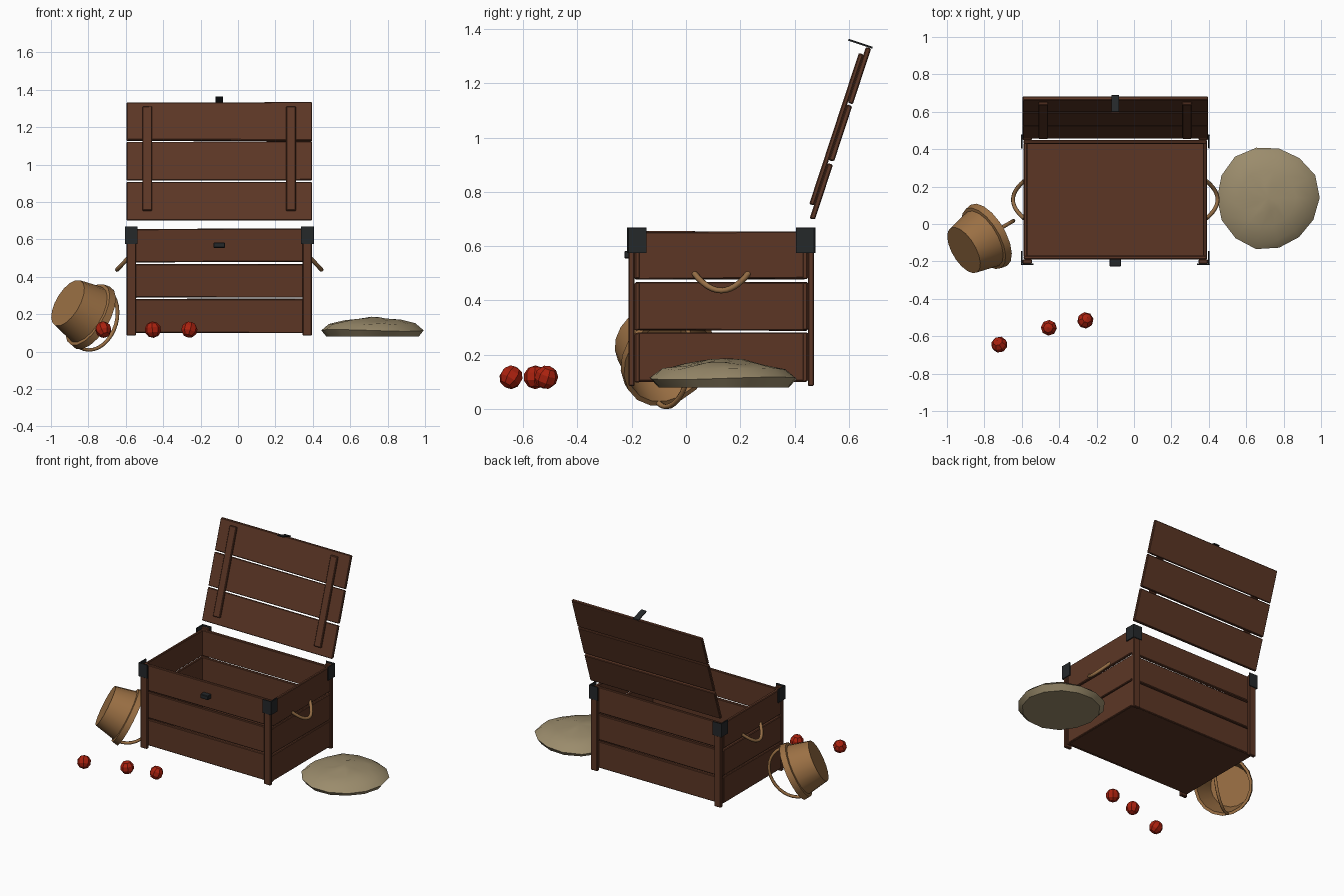
import bpy, bmesh, math, random
from mathutils import Matrix, Vector

random.seed(4)
cube = bpy.data.objects.get("Cube")
if cube:
    bpy.data.objects.remove(cube, do_unlink=True)


def material(name, rgb):
    m = bpy.data.materials.new(name)
    m.use_nodes = True
    m.diffuse_color = (*rgb, 1)
    m.node_tree.nodes["Principled BSDF"].inputs["Base Color"].default_value = (*rgb, 1)
    return m


WOOD = material("brown wood", (0.107, 0.037, 0.0185))
METAL = material("dark iron", (0.018, 0.021, 0.023))
ROPE = material("tan rope", (0.30, 0.155, 0.06))
WICKER = material("tan bucket", (0.328, 0.162, 0.058))
CLOTH = material("pale sackcloth", (0.328, 0.262, 0.15))
RED = material("red fruit", (0.40, 0.015, 0.0045))


def finish(name, bm, mat, smooth=None):
    bmesh.ops.recalc_face_normals(bm, faces=bm.faces[:])
    me = bpy.data.meshes.new(name)
    bm.to_mesh(me)
    bm.free()
    ob = bpy.data.objects.new(name, me)
    bpy.context.collection.objects.link(ob)
    me.materials.append(mat)
    if smooth:
        bpy.ops.object.select_all(action="DESELECT")
        bpy.context.view_layer.objects.active = ob
        ob.select_set(True)
        bpy.ops.object.shade_smooth_by_angle(angle=math.radians(smooth))
    return ob


def box(name, lo, hi, mat=WOOD, bevel=0.004, wobble=0.0, frame=Matrix()):
    """Bevelled board between two corners, with slightly uneven ends."""
    lo, hi = Vector(lo), Vector(hi)
    bm = bmesh.new()
    bmesh.ops.create_cube(bm, size=1)
    for v in bm.verts:
        v.co = Vector(((lo + hi) / 2)[i] + v.co[i] * (hi - lo)[i] for i in range(3))
        v.co.z += random.uniform(-wobble, wobble)
    if bevel:
        bmesh.ops.bevel(bm, geom=bm.edges[:], offset=bevel, segments=1, affect="EDGES")
    bm.transform(frame)
    return finish(name, bm, mat)


def lathe(name, profile, sides, mat, frame, smooth, warp=None):
    """Turn a (radius, height) profile; zero radius closes an end."""
    bm = bmesh.new()
    rings = []
    for r, h in profile:
        n = sides if r else 1
        ring = []
        for i in range(n):
            a = math.tau * i / sides
            p = Vector((r * math.cos(a), r * math.sin(a), h))
            ring.append(bm.verts.new(warp(p) if warp else p))
        rings.append(ring)
    for a, b in zip(rings, rings[1:]):
        for i in range(sides):
            j = (i + 1) % sides
            corners = [a[i % len(a)], a[j % len(a)], b[j % len(b)], b[i % len(b)]]
            bm.faces.new(list(dict.fromkeys(corners)))
    bm.transform(frame)
    return finish(name, bm, mat, smooth)


def rope(name, points, radius, mat):
    curve = bpy.data.curves.new(name, "CURVE")
    curve.dimensions = "3D"
    curve.bevel_depth = radius
    curve.bevel_resolution = 1
    curve.use_fill_caps = True
    spline = curve.splines.new("POLY")
    spline.points.add(len(points) - 1)
    for p, co in zip(spline.points, points):
        p.co = (*co, 1)
    spline.use_smooth = True
    curve.materials.append(mat)
    ob = bpy.data.objects.new(name, curve)
    bpy.context.collection.objects.link(ob)


# Chest, built around its own centre
CHEST = Matrix.Translation((-0.1, 0.13, 0))
HX, HY = 0.495, 0.342
box("chest_floor", (-0.485, -0.315, 0.1), (0.485, 0.315, 0.12), frame=CHEST)
for row, (z0, z1) in enumerate([(0.1, 0.281), (0.29, 0.468), (0.479, 0.655)]):
    for s, side in ((-1, "front"), (1, "back")):
        y = sorted((s * 0.299, s * 0.319))
        box(f"{side}_plank_{row}", (-0.49, y[0], z0), (0.49, y[1], z1),
            wobble=0.003, frame=CHEST)
    for s, side in ((-1, "right"), (1, "left")):
        x = sorted((s * 0.47, s * 0.49))
        box(f"{side}_plank_{row}", (x[0], -0.305, z0), (x[1], 0.305, z1),
            wobble=0.003, frame=CHEST)

# Corner posts and iron corner brackets
for sx in (-1, 1):
    for sy in (-1, 1):
        tag = f"{'front' if sy < 0 else 'back'}_{'right' if sx < 0 else 'left'}"
        x, y = sorted((sx * 0.445, sx * HX)), sorted((sy * 0.319, sy * HY))
        box(tag + "_post", (x[0], y[0], 0.085), (x[1], y[1], 0.66), frame=CHEST)
        x, y = sorted((sx * 0.437, sx * 0.505)), sorted((sy * HY, sy * 0.348))
        box(tag + "_bracket_face", (x[0], y[0], 0.575), (x[1], y[1], 0.669),
            METAL, 0.001, frame=CHEST)
        x, y = sorted((sx * 0.496, sx * 0.504)), sorted((sy * 0.275, sy * 0.346))
        box(tag + "_bracket_side", (x[0], y[0], 0.575), (x[1], y[1], 0.669),
            METAL, 0.001, frame=CHEST)

box("lock_staple", (-0.03, -0.357, 0.555), (0.03, -0.318, 0.583), METAL, 0.003, frame=CHEST)

# Rope handles hanging from both ends
for s, side in ((-1, "right"), (1, "left")):
    pts = []
    for i in range(13):
        t = -1 + i / 6
        drop = 1 - t * t
        pts.append((-0.1 + s * (0.487 + 0.06 * drop), 0.13 + 0.1 * t, 0.5 - 0.063 * drop))
    rope(side + "_rope_handle", pts, 0.011, ROPE)

# Open lid: local y is the inner normal, local z runs up the lid
tilt = math.atan2(0.207, 0.63)
LID = Matrix.Translation((-0.1, 0.475, 0.697)) @ Matrix.Rotation(-tilt, 4, "X")
for row, (z0, z1) in enumerate([(0, 0.215), (0.226, 0.441), (0.45, 0.663)]):
    box(f"lid_plank_{row}", (-0.496, -0.02, z0), (0.496, 0, z1), wobble=0.003, frame=LID)
for x, side in ((-0.385, "right"), (0.383, "left")):
    box(f"lid_batten_{side}", (x - 0.026, -0.038, 0.05), (x + 0.026, -0.02, 0.635),
        wobble=0.002, frame=LID)
box("lid_hasp", (-0.021, -0.09, 0.666), (0.021, 0.004, 0.673), METAL, 0.001, frame=LID)

# Tipped bucket with a bail handle
base, mouth = Vector((-0.91, -0.14, 0.26)), Vector((-0.775, -0.06, 0.18))
axis = (mouth - base).normalized()
up = (Vector((0, 0, 1)) - axis * axis.z).normalized()
BUCKET = Matrix.Translation(base) @ axis.to_track_quat("Z", "Y").to_matrix().to_4x4()
lathe("bucket", [(0, 0), (0.138, 0), (0.167, 0.135), (0.184, 0.138), (0.19, 0.176),
                 (0.172, 0.176), (0.13, 0.015), (0, 0.015)], 18, WICKER, BUCKET, 35)
arc = [math.pi * i / 16 for i in range(17)]
rope("bucket_handle", [mouth + up * 0.178 * math.cos(a) + axis * 0.145 * math.sin(a)
                       for a in arc], 0.01, WICKER)


# Slumped sack
def slump(p):
    a = math.atan2(p.y, p.x)
    k = 1 + 0.02 * math.sin(3 * a + 1) + random.uniform(-0.01, 0.01)
    lump = random.uniform(-0.007, 0.007) if p.z > 0.13 else 0.005 * math.sin(2 * a)
    return Vector((p.x * k, p.y * k, p.z + (lump if p.z > 0.09 else 0)))


lathe("sack", [(0, 0.08), (0.245, 0.08), (0.275, 0.113), (0.232, 0.145),
               (0.15, 0.165), (0.07, 0.178), (0, 0.183)], 14, CLOTH,
      Matrix.Translation((0.715, 0.14, 0)), 35, slump)

# Loose fruit
for i, (x, y) in enumerate([(-0.72, -0.645), (-0.455, -0.555), (-0.26, -0.515)]):
    bm = bmesh.new()
    bmesh.ops.create_uvsphere(bm, u_segments=8, v_segments=5, radius=0.044)
    bm.transform(Matrix.Translation((x, y, 0.117)) @ Matrix.Rotation(0.5 + i, 4, "Z")
                 @ Matrix.Rotation(0.5 * i - 0.6, 4, "X"))
    finish(f"fruit_{i}", bm, RED)
